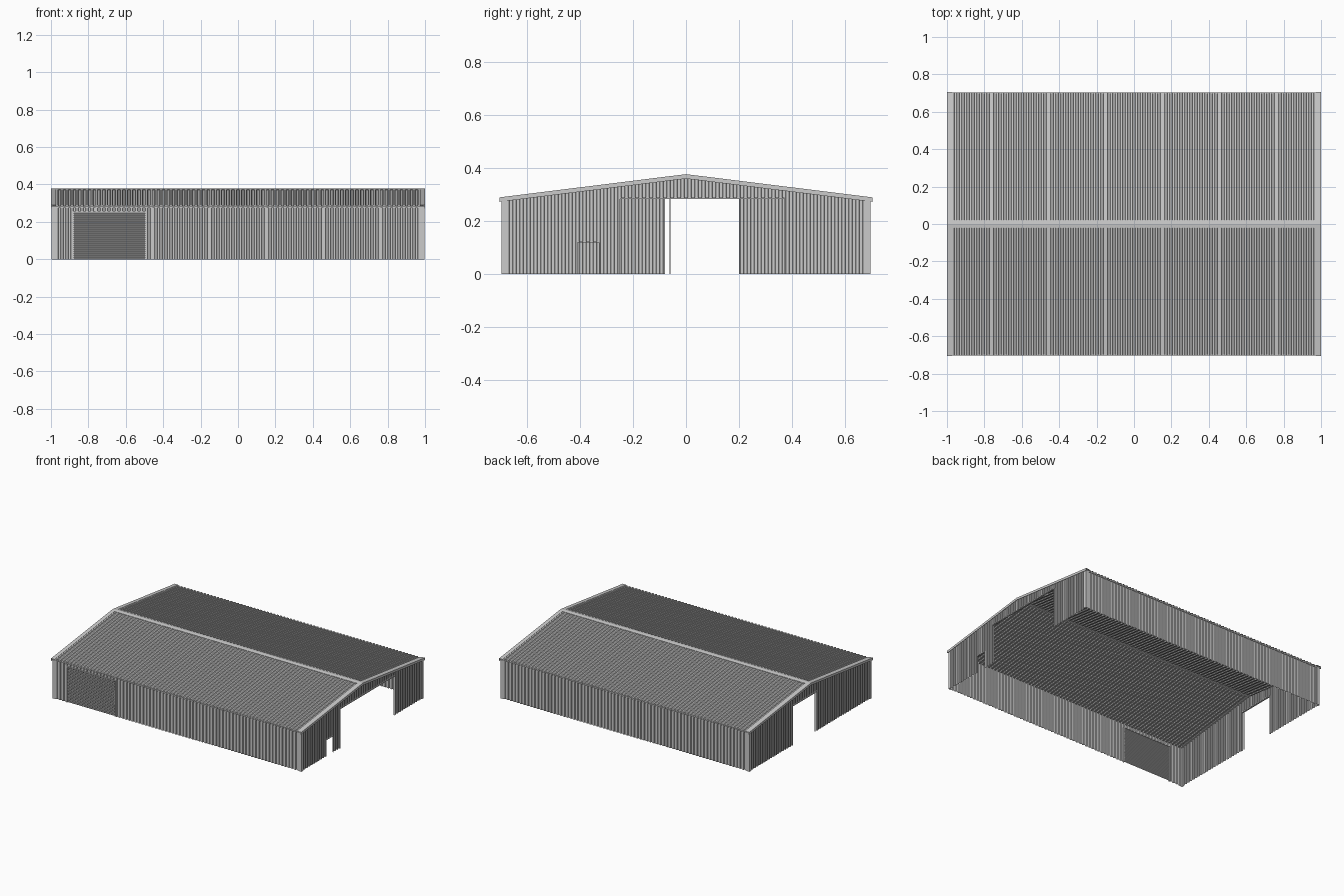
import bpy, bmesh
from mathutils import Vector

if "Cube" in bpy.data.objects:
    bpy.data.objects.remove(bpy.data.objects["Cube"])

HX, HY, EAVE, RIDGE = 0.992, 0.695, 0.285, 0.372
PITCH, DEPTH = 0.0265, 0.006


def roof_z(y):
    return RIDGE - (RIDGE - EAVE) * abs(y) / 0.7


def finish(name, bm):
    bmesh.ops.remove_doubles(bm, verts=bm.verts, dist=1e-6)
    me = bpy.data.meshes.new(name)
    bm.to_mesh(me)
    bm.free()
    ob = bpy.data.objects.new(name, me)
    bpy.context.collection.objects.link(ob)
    return ob


def box(name, a, b):
    bm = bmesh.new()
    bmesh.ops.create_cube(bm, size=1)
    for v in bm.verts:
        v.co = Vector([a[i] + (v.co[i] + 0.5) * (b[i] - a[i]) for i in range(3)])
    return finish(name, bm)


# Trapezoidal rib depth along a sheet
def rib(u, pitch=PITCH):
    f = (u / pitch) % 1.0
    return DEPTH * max(0.0, min(1.0, (0.3 - abs(f - 0.5)) / 0.1))


def ribbed_sheet(name, u0, u1, place):
    k0 = int(u0 / PITCH) - 1
    us = {u0, u1}
    for k in range(k0, int(u1 / PITCH) + 2):
        for f in (0.2, 0.3, 0.7, 0.8):
            u = (k + f) * PITCH
            if u0 < u < u1:
                us.add(u)
        if u0 < 0 < u1:
            us.add(0.0)
    bm = bmesh.new()
    rows = [[bm.verts.new(place(u, rib(u), t)) for t in (0, 1)] for u in sorted(us)]
    for p, q in zip(rows, rows[1:]):
        bm.faces.new((p[0], q[0], q[1], p[1]))
    return finish(name, bm)


def long_wall(name, s, x0, x1, z0, z1):
    ribbed_sheet(name, x0, x1,
                 lambda u, d, t: (u, s * (HY - DEPTH + d), z0 + t * (z1 - z0)))


def gable_wall(name, s, y0, y1, z0):
    ribbed_sheet(name, y0, y1,
                 lambda u, d, t: (s * (HX - DEPTH + d), u, z0 + t * (roof_z(u) - z0)))


def slope_strip(name, x0, x1, s, y0, y1, lo, hi):
    # Bar following the roof slope
    bm = bmesh.new()
    bmesh.ops.create_cube(bm, size=1)
    for v in bm.verts:
        y = y1 if v.co.y > 0 else y0
        v.co = ((x1 if v.co.x > 0 else x0), s * y,
                roof_z(y) + (hi if v.co.z > 0 else lo))
    if s < 0:
        bmesh.ops.reverse_faces(bm, faces=bm.faces)
    return finish(name, bm)


# Long walls, front one with the roller door bay
long_wall("back_wall", 1, -HX, HX, 0, EAVE)
long_wall("front_wall_left", -1, -HX, -0.88, 0, EAVE)
long_wall("front_wall_right", -1, -0.495, HX, 0, EAVE)
long_wall("front_wall_header", -1, -0.88, -0.495, 0.255, EAVE)

# Gable walls with openings
gable_wall("right_gable_a", 1, -HY, -0.41, 0)
gable_wall("right_gable_over_door", 1, -0.41, -0.33, 0.12)
gable_wall("right_gable_b", 1, -0.33, -0.25, 0)
gable_wall("right_gable_header", 1, -0.25, 0.37, EAVE)
gable_wall("right_gable_c", 1, 0.37, HY, 0)
gable_wall("left_gable_a", -1, -HY, -0.08, 0)
gable_wall("left_gable_header", -1, -0.08, 0.2, EAVE)
gable_wall("left_gable_b", -1, 0.2, HY, 0)

# Roof sheets, ridge cap, barge trims and eave trims
for s, side in ((-1, "front"), (1, "back")):
    ribbed_sheet("roof_" + side, -0.995, 0.995,
                 lambda u, d, t: (u, s * t * 0.703, roof_z(t * 0.703) - 0.003 + d))
    slope_strip("ridge_cap_" + side, -1, 1, s, 0, 0.022, 0.002, 0.005)
    for e in (-1, 1):
        xa, xb = sorted((e * 0.972, e * 1.0))
        slope_strip("barge_top_" + side, xa, xb, s, 0, 0.706, 0.002, 0.005)
        xa, xb = sorted((e * 0.996, e * 1.0))
        slope_strip("barge_face_" + side, xa, xb, s, 0, 0.706, -0.012, 0.002)
    ya, yb = sorted((s * 0.695, s * 0.699))
    box("eave_trim_" + side, (-0.996, ya, 0.274), (0.996, yb, 0.284))

# Corner trims, an L of two thin plates
for sx in (-1, 1):
    for sy in (-1, 1):
        xs, ys = sorted((sx * 0.972, sx * 0.996)), sorted((sy * 0.695, sy * 0.698))
        box("corner_trim_long", (xs[0], ys[0], 0), (xs[1], ys[1], EAVE))
        xs, ys = sorted((sx * 0.992, sx * 0.996)), sorted((sy * 0.678, sy * 0.698))
        box("corner_trim_gable", (xs[0], ys[0], 0), (xs[1], ys[1], EAVE))

# Opening trims
box("right_opening_head", (0.985, -0.253, 0.283), (0.996, 0.373, 0.289))
for y in (-0.253, 0.37):
    box("right_opening_jamb", (0.985, y, 0), (0.996, y + 0.003, EAVE))
box("left_opening_head", (-0.996, -0.083, 0.283), (-0.985, 0.203, 0.289))
for y in (-0.083, 0.2):
    box("left_opening_jamb", (-0.996, y, 0), (-0.985, y + 0.003, EAVE))
box("left_opening_post", (-0.99, -0.062, 0), (-0.985, -0.058, EAVE))
for y in (-0.412, -0.33):
    box("small_door_jamb", (0.985, y, 0), (0.995, y + 0.002, 0.12))
box("small_door_head", (0.985, -0.412, 0.118), (0.995, -0.328, 0.122))

# Roller door with curved slats
bm = bmesh.new()
N, H = 24, 0.255
prof = []
for i in range(N):
    for f, d in ((0, 0), (0.25, 0.002), (0.75, 0.002)):
        prof.append(((i + f) * H / N, d))
prof.append((H, 0))
rows = [[bm.verts.new((x, -0.689 - d, z)) for x in (-0.88, -0.495)] for z, d in prof]
for p, q in zip(rows, rows[1:]):
    bm.faces.new((p[0], p[1], q[1], q[0]))
finish("roller_door", bm)
for x in (-0.885, -0.497):
    box("roller_door_jamb", (x, -0.698, 0), (x + 0.007, -0.685, 0.258))
box("roller_door_head", (-0.885, -0.698, 0.253), (-0.49, -0.685, 0.259))
